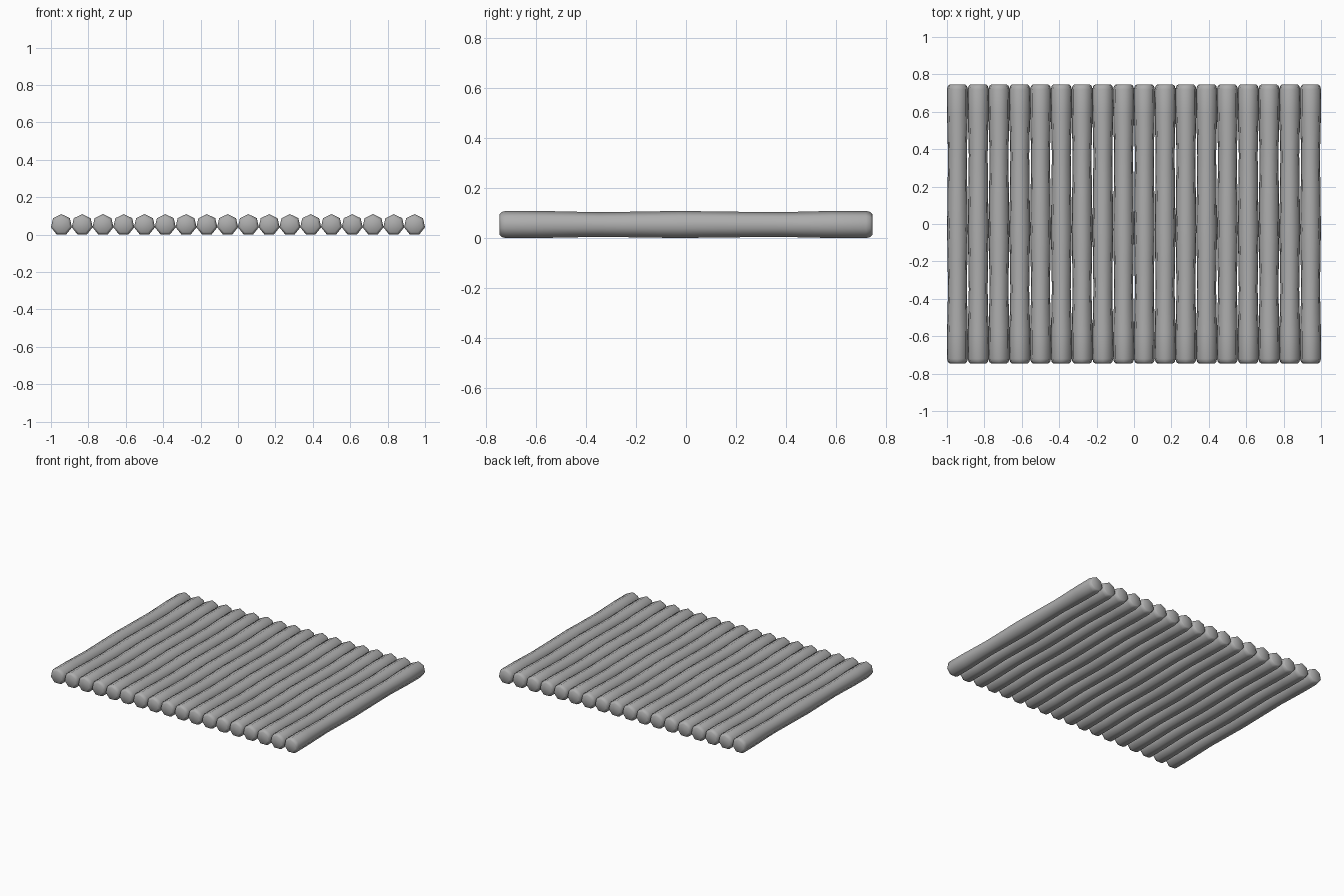
import bpy, bmesh, math

cube = bpy.data.objects.get("Cube")
if cube:
    bpy.data.objects.remove(cube, do_unlink=True)

COUNT, SIDES, RADIUS = 18, 7, 0.0575

# Single grey material
grey = bpy.data.materials.new("grey")
grey.use_nodes = True
colour = (0.42, 0.42, 0.42, 1)
grey.diffuse_color = colour
grey.node_tree.nodes["Principled BSDF"].inputs["Base Color"].default_value = colour

# Log outline: position along the length, radius as a share of the full one
END = [(0.745, 0.76), (0.738, 0.91), (0.72, 1.0)]
PROFILE = ([(-y, r) for y, r in END]
           + [(-0.58, 0.99), (-0.35, 0.9), (-0.2, 0.94), (-0.03, 0.99),
              (0.18, 0.94), (0.37, 0.9), (0.58, 0.99)]
           + END[::-1])


def make_log_mesh():
    """Loft seven-sided rings along y, with one corner pointing up."""
    bm = bmesh.new()
    rings = []
    for y, share in PROFILE:
        ring = []
        for i in range(SIDES):
            a = math.tau * i / SIDES
            r = RADIUS * share
            ring.append(bm.verts.new((r * math.sin(a), y, r * math.cos(a))))
        rings.append(ring)
    for a, b in zip(rings, rings[1:]):
        for i in range(SIDES):
            j = (i + 1) % SIDES
            bm.faces.new((a[i], a[j], b[j], b[i]))
    bm.faces.new(rings[0])
    bm.faces.new(rings[-1])
    bmesh.ops.recalc_face_normals(bm, faces=bm.faces)
    for face in bm.faces:
        face.smooth = True
    mesh = bpy.data.meshes.new("log")
    bm.to_mesh(mesh)
    bm.free()
    mesh.set_sharp_from_angle(angle=math.radians(65))
    mesh.materials.append(grey)
    return mesh


# Row of logs lying side by side
log_mesh = make_log_mesh()
half_width = RADIUS * math.cos(math.pi / (2 * SIDES))
first = -1 + half_width
step = -2 * first / (COUNT - 1)
for n in range(COUNT):
    log = bpy.data.objects.new(f"log_{n + 1}", log_mesh)
    log.location = (first + n * step, 0, RADIUS * math.cos(math.pi / SIDES))
    bpy.context.collection.objects.link(log)
